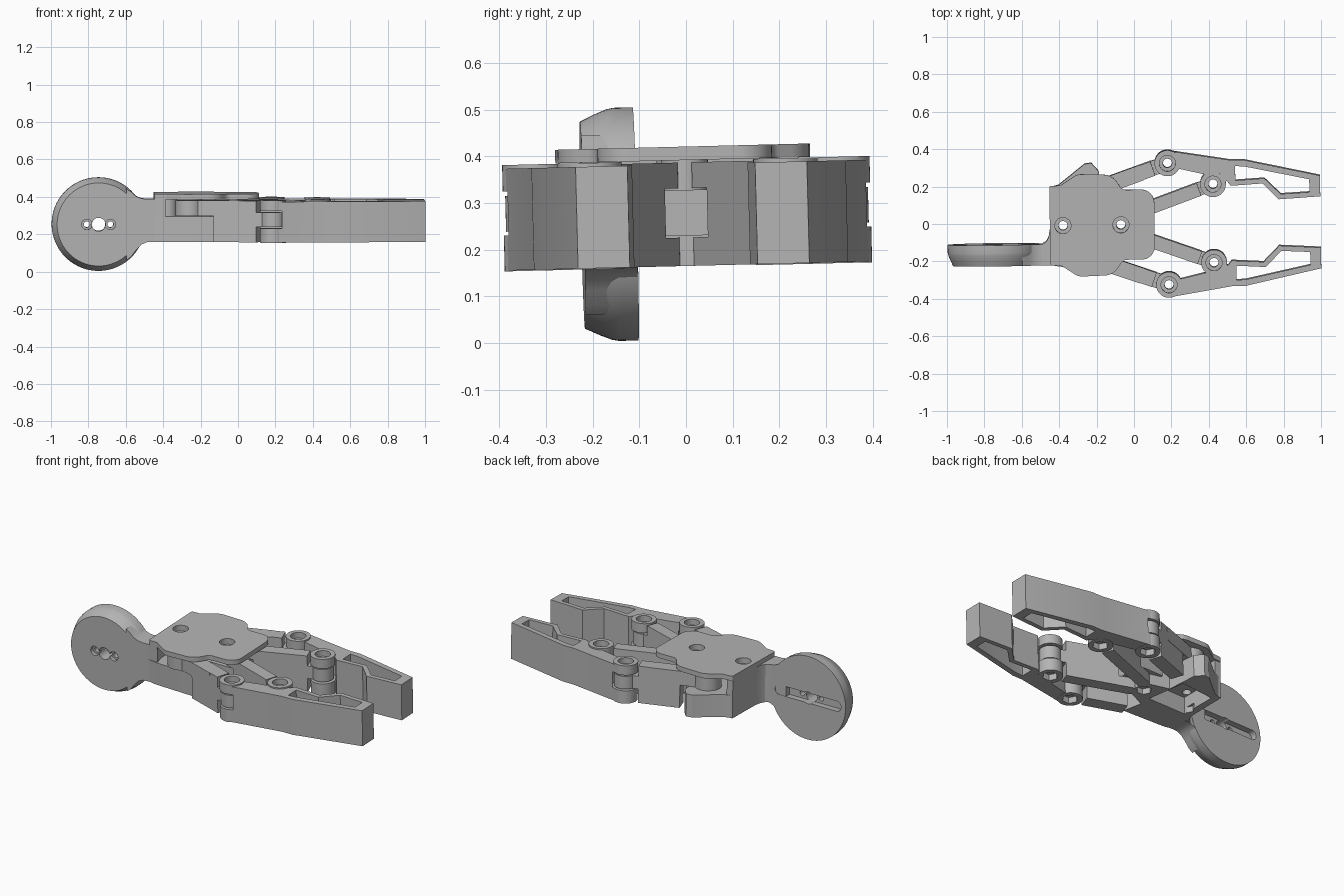
import bpy
import bmesh
from math import cos, sin, pi, hypot, tan, acos
from mathutils import Matrix, Vector

cube = bpy.data.objects.get("Cube")
if cube:
    bpy.data.objects.remove(cube, do_unlink=True)

grey = bpy.data.materials.new("mid grey")
grey.use_nodes = True
grey.diffuse_color = (0.46, 0.46, 0.46, 1)
grey.node_tree.nodes["Principled BSDF"].inputs["Base Color"].default_value = grey.diffuse_color

parts = []
LOW, HIGH = 0.165, 0.387          # bottom and top of the linkage


def loft(name, rings, axis="z", keep=True):
    """Skin a stack of (outline, height) rings and cap both ends."""
    bm = bmesh.new()
    loops = []
    for pts, h in rings:
        loops.append([bm.verts.new((u, v, h) if axis == "z" else (u, h, v)) for u, v in pts])
    n = len(loops[0])
    for a, b in zip(loops, loops[1:]):
        for i in range(n):
            j = (i + 1) % n
            bm.faces.new((a[i], a[j], b[j], b[i]))
    bm.faces.new(loops[0])
    bm.faces.new(loops[-1])
    bmesh.ops.recalc_face_normals(bm, faces=bm.faces[:])
    me = bpy.data.meshes.new(name)
    bm.to_mesh(me)
    bm.free()
    me.materials.append(grey)
    ob = bpy.data.objects.new(name, me)
    bpy.context.collection.objects.link(ob)
    if keep:
        parts.append(ob)
    else:
        ob.hide_render = True
    return ob


def prism(name, pts, z0, z1, axis="z", keep=True):
    return loft(name, [(pts, z0), (pts, z1)], axis, keep)


def circle(c, r, n=48):
    return [(c[0] + r * cos(2 * pi * i / n), c[1] + r * sin(2 * pi * i / n)) for i in range(n)]


def bar(a, b, w, start=0.0, stop=0.0, round_end=False):
    """Outline of a straight bar from a to b, trimmed at both ends."""
    a, b = Vector(a), Vector(b)
    d = (b - a).normalized()
    s = Vector((-d.y, d.x)) * w
    a, b = a + d * start, b - d * stop
    pts = [a + s, a - s]
    if round_end:
        pts += [b - s * cos(pi * i / 20) + d * w * sin(pi * i / 20) for i in range(21)]
    else:
        pts += [b - s, b + s]
    return [tuple(p) for p in pts]


def rounded(corners, steps=8):
    """Outline with each (x, y, radius) corner replaced by an arc."""
    out = []
    for i, (x, y, r) in enumerate(corners):
        p = Vector((x, y))
        u = (Vector(corners[i - 1][:2]) - p).normalized()
        v = (Vector(corners[(i + 1) % len(corners)][:2]) - p).normalized()
        half = acos(max(-1, min(1, u.dot(v)))) / 2
        t = r / tan(half)
        c = p + (u + v).normalized() * (r / sin(half))
        a, b = p + u * t - c, p + v * t - c
        for k in range(steps + 1):
            q = a.lerp(b, k / steps).normalized() * r + c
            out.append(tuple(q))
    return out


def cut(obs, cutters):
    for ob in obs:
        for c in cutters:
            m = ob.modifiers.new("cut", "BOOLEAN")
            m.operation, m.solver, m.object = "DIFFERENCE", "EXACT", c
        bpy.context.view_layer.update()
        me = bpy.data.meshes.new_from_object(ob.evaluated_get(bpy.context.evaluated_depsgraph_get()))
        ob.modifiers.clear()
        ob.data = me
    for c in cutters:
        bpy.data.objects.remove(c, do_unlink=True)


def bolt_cutters(c, top):
    """Stepped screw hole from above and a hexagonal nut pocket below."""
    small, big = circle(c, 0.024), circle(c, 0.043)
    hole = loft("bolt_cutter", [(small, 0.1), (small, top - 0.035), (big, top - 0.035), (big, top + 0.05)], keep=False)
    return [hole, prism("nut_cutter", circle(c, 0.045, 6), 0.12, LOW + 0.035, keep=False)]


# Round mounting disc with a softened front rim, horn slot and screw holes
hub = (-0.748, 0.258)
rim = [(0.222, -0.212), (0.237, -0.18), (0.247, -0.155), (0.25, -0.14), (0.25, -0.098)]
disc = loft("mounting_disc", [(circle(hub, r, 96), y) for r, y in rim], "y")
slot = (bar(hub, (hub[0] + 0.19, hub[1]), 0.03, round_end=True)[2:]
        + bar(hub, (hub[0] - 0.19, hub[1]), 0.03, round_end=True)[2:])
tools = [prism("slot_cutter", slot, -0.135, 0, "y", False),
         prism("centre_cutter", circle(hub, 0.036), -0.4, 0, "y", False)]
for dx in (-0.063, 0.063):
    c = (hub[0] + dx, hub[1])
    s, b = circle(c, 0.016), circle(c, 0.028)
    tools.append(loft("screw_cutter", [(b, -0.3), (b, -0.19), (s, -0.19), (s, 0)], "y", False))
cut([disc], tools)

# Neck flaring into the disc, and the fillet against the rear wall
prism("neck", [(-0.6, 0.45), (-0.575, 0.432), (-0.55, 0.41), (-0.52, 0.397), (-0.49, 0.393), (-0.43, 0.393),
               (-0.43, LOW), (-0.49, 0.163), (-0.52, 0.15), (-0.55, 0.118), (-0.575, 0.085), (-0.6, 0.066)],
      -0.212, -0.1, "y")
prism("neck_fillet", [(-0.51, -0.11), (-0.49, -0.098), (-0.47, -0.085), (-0.457, -0.06), (-0.45, -0.02),
                      (-0.42, -0.02), (-0.42, -0.11)], LOW, 0.393)

# Body: cover plate, base with motor pocket, rear wall and centre tab
upper = [(0.11, 0.187, 0.07), (-0.06, 0.187, 0.04), (-0.115, 0.268, 0.09),
         (-0.3, 0.274, 0.07), (-0.39, 0.215, 0.03), (-0.45, 0.212, 0.012)]
plate = prism("cover_plate", rounded(upper + [(x, -y, r) for x, y, r in reversed(upper)]), 0.392, 0.421)
base = prism("body_base", [(-0.45, 0.2), (-0.4, 0.215), (-0.26, 0.325), (-0.225, 0.33), (-0.185, 0.285),
                           (-0.17, 0.1), (-0.02, 0.06), (-0.02, -0.06), (-0.15, -0.12),
                           (-0.125, -0.235), (-0.4, -0.222), (-0.45, -0.212)], LOW, 0.3)
wall = prism("rear_wall", [(-0.45, 0.205), (-0.41, 0.205), (-0.405, -0.16), (-0.39, -0.216), (-0.45, -0.212)],
             LOW, 0.393)
posts = [prism("rear_post", circle((-0.38, 0), 0.055), 0.295, 0.393),
         prism("front_post", circle((-0.07, 0), 0.05), LOW, 0.393)]
tab = prism("link_tab", [(-0.12, -0.1), (0.05, -0.1), (0.05, 0.1), (-0.12, 0.1)], 0.23, 0.328)
cut([base], [prism("pocket_cutter", [(-0.41, -0.05), (-0.15, -0.05), (-0.19, 0.19), (-0.41, 0.17)], 0.1, 0.27, keep=False)])
cut([plate, base, wall, tab] + posts, bolt_cutters((-0.38, 0), 0.421) + bolt_cutters((-0.07, 0), 0.421))

# Linkage and fingers, mirrored left and right
for side, label in ((1, "left"), (-1, "right")):
    def m(pts):
        return [(x, y * side) for x, y in pts]

    knuckle, elbow = (0.183, 0.325), (0.425, 0.21)
    drive, idle = (-0.262, 0.17), (-0.02, 0.05)

    # Driven outer link: thin at the motor, full height outside, tongue at the knuckle
    prism(label + "_drive_hub", m(circle(drive, 0.075)), 0.303, HIGH)
    prism(label + "_drive_arm", m(bar(drive, knuckle, 0.042, 0, 0.15)), 0.303, HIGH)
    prism(label + "_outer_link", m(bar(drive, knuckle, 0.04, 0.15, 0.083)), LOW, HIGH)
    outer_tongue = [prism(label + "_outer_tongue", m(bar(drive, knuckle, 0.04, 0.36)), 0.248, 0.325),
                    prism(label + "_outer_eye", m(circle(knuckle, 0.064)), 0.248, 0.325)]

    # Idle inner link: fork round the body tab, tongue at the elbow
    for z0, z1 in ((LOW, 0.226), (0.332, HIGH)):
        prism(label + "_idle_fork", m(bar(idle, elbow, 0.035, 0, 0.3)), z0, z1)
        prism(label + "_idle_eye", m(circle(idle, 0.035)), z0, z1)
    prism(label + "_inner_link", m(bar(idle, elbow, 0.036, 0.085, 0.08)), LOW, HIGH)
    inner_tongue = [prism(label + "_inner_tongue", m(bar(idle, elbow, 0.036, 0.36)), 0.248, 0.325),
                    prism(label + "_inner_eye", m(circle(elbow, 0.06)), 0.248, 0.325)]

    # Hollow finger with clevis hubs
    finger = prism(label + "_finger", m([(0.195, 0.39), (0.52, 0.337), (0.59, 0.337), (0.998, 0.248), (0.998, 0.137),
                                         (0.775, 0.124), (0.69, 0.21), (0.52, 0.2), (0.5, 0.225), (0.43, 0.22),
                                         (0.385, 0.262), (0.23, 0.298), (0.18, 0.32)]), LOW, HIGH - 0.004)
    hubs = [prism(label + "_knuckle_hub", m(circle(knuckle, 0.069)), LOW - 0.002, HIGH + 0.004),
            prism(label + "_elbow_hub", m(circle(elbow, 0.069)), LOW - 0.002, HIGH + 0.004)]
    cut([finger], [prism("window_cutter", m([(0.545, 0.305), (0.595, 0.302), (0.94, 0.229), (0.94, 0.16),
                                             (0.787, 0.152), (0.7, 0.237), (0.545, 0.228)]), 0.1, 0.5, keep=False)])
    cut([finger] + hubs, [prism("clevis_cutter", m(circle(c, 0.075)), 0.24, 0.334, keep=False)
                          for c in (knuckle, elbow)])
    cut([finger] + hubs + outer_tongue + inner_tongue,
        [t for c in (knuckle, elbow) for t in bolt_cutters(m([c])[0], HIGH + 0.004)])

# Settle the whole assembly at its slight resting tilt, then shade
pose = (Matrix.Translation((0, 0, 0.27)) @ Matrix.Rotation(0.025, 4, "X") @ Matrix.Rotation(0.014, 4, "Z")
        @ Matrix.Translation((0, 0, -0.27)))
bpy.ops.object.select_all(action="DESELECT")
for ob in parts:
    ob.data.transform(pose)
    ob.select_set(True)
bpy.context.view_layer.objects.active = parts[0]
bpy.ops.object.shade_smooth_by_angle(angle=0.5)
